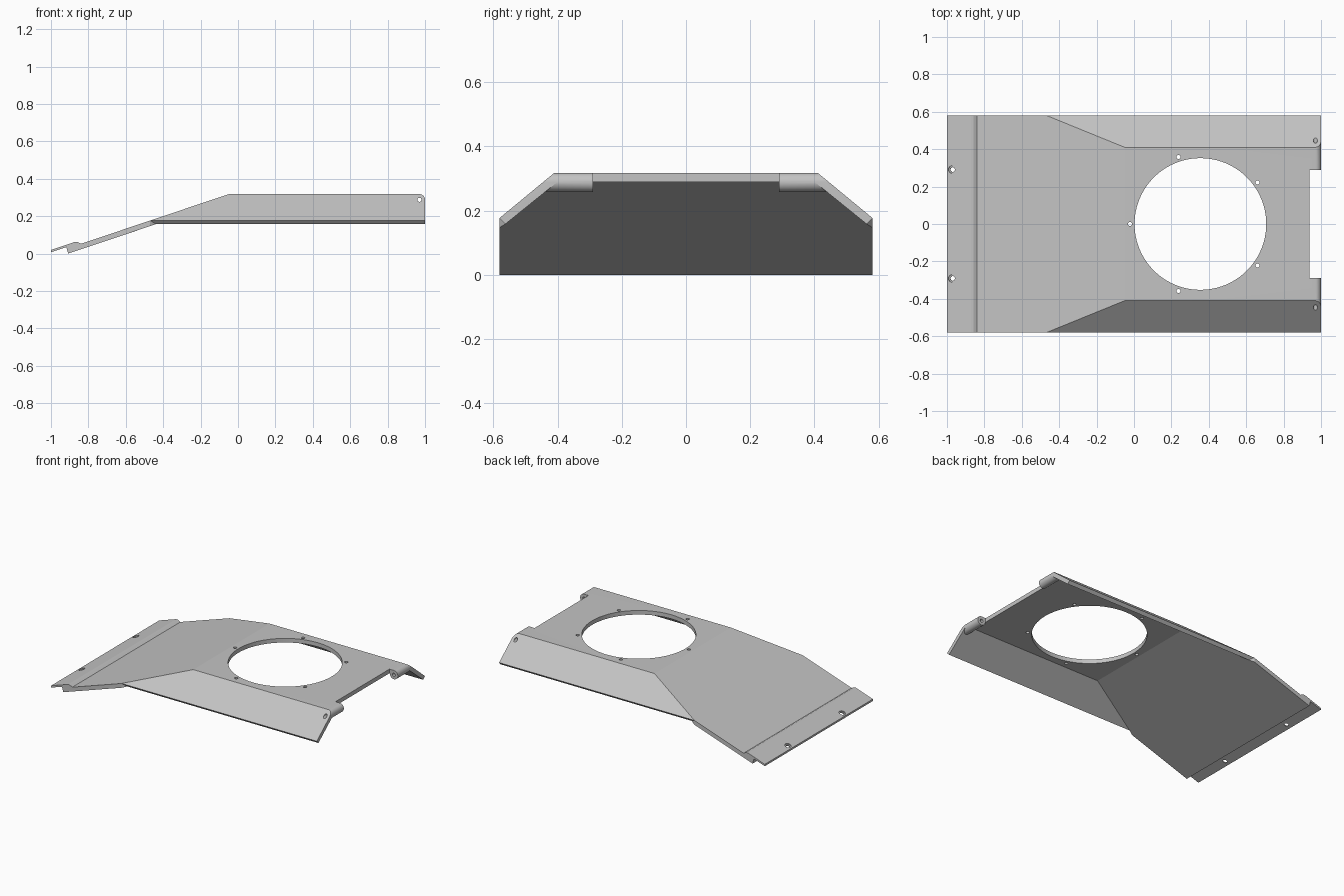
import bpy, bmesh, math
from mathutils import Matrix, Vector

if "Cube" in bpy.data.objects:
    bpy.data.objects.remove(bpy.data.objects["Cube"])

W = 0.581                      # half width
SLOPE = 0.336                  # ramp slope
TILT = math.atan(SLOPE)

metal = bpy.data.materials.new("light_grey_metal")
metal.diffuse_color = (0.55, 0.55, 0.55, 1)
metal.use_nodes = True
metal.node_tree.nodes["Principled BSDF"].inputs["Base Color"].default_value = metal.diffuse_color


def make(name, polys):
    """Mesh object from a list of polygons, welded together."""
    bm = bmesh.new()
    for p in polys:
        bm.faces.new([bm.verts.new(c) for c in p])
    bmesh.ops.remove_doubles(bm, verts=bm.verts[:], dist=1e-5)
    bmesh.ops.recalc_face_normals(bm, faces=bm.faces[:])
    me = bpy.data.meshes.new(name)
    bm.to_mesh(me)
    bm.free()
    ob = bpy.data.objects.new(name, me)
    bpy.context.collection.objects.link(ob)
    me.materials.append(metal)
    return ob


def prism(name, profile, y0, y1):
    """Extrude an x,z profile along y."""
    a = [(x, y0, z) for x, z in profile]
    b = [(x, y1, z) for x, z in profile]
    n = len(profile)
    sides = [(a[i], a[(i + 1) % n], b[(i + 1) % n], b[i]) for i in range(n)]
    return make(name, [a, b] + sides)


def rod(name, centre, r, length, rot=Matrix(), seg=24):
    """Cylinder along local z."""
    ring = [(r * math.cos(2 * math.pi * i / seg), r * math.sin(2 * math.pi * i / seg)) for i in range(seg)]
    m = Matrix.Translation(centre) @ rot.to_4x4()
    a = [m @ Vector((x, y, -length / 2)) for x, y in ring]
    b = [m @ Vector((x, y, length / 2)) for x, y in ring]
    return make(name, [a, b] + [(a[i - 1], a[i], b[i], b[i - 1]) for i in range(seg)])


def combine(ob, tool, op):
    """Boolean, applied, then the helper is removed."""
    mod = ob.modifiers.new("cut", "BOOLEAN")
    mod.operation, mod.solver, mod.object = op, "EXACT", tool
    bpy.context.view_layer.objects.active = ob
    bpy.ops.object.modifier_apply(modifier=mod.name)
    bpy.data.objects.remove(tool)


def flip(p):
    return [(x, -y, z) for x, y, z in p]


# Folded plate corners on the +y side (t = upper skin, b = lower skin)
def ramp_top(x):
    return 0.318 + SLOPE * (x + 0.05)


t1, t2 = (-0.05, 0.41, 0.318), (1, 0.41, 0.318)
t3, t4 = (-0.47, W, ramp_top(-0.47)), (1, W, ramp_top(-0.47))
b1, b2 = (-0.0455, 0.3995, 0.29), (1, 0.3995, 0.29)
b3, b4 = (-0.438, 0.563, 0.158), (1, 0.563, 0.158)
b5 = (-0.47, W, ramp_top(-0.47) - 0.0295)

# Stepped front lip, joined to the ramp
lip_top = [(-1, 0.02), (-0.872, 0.063), (-0.858, 0.062), (-0.84, ramp_top(-0.84))]
lip_low = [(-1, 0.007), (-0.918, 0.0345), (-0.908, ramp_top(-0.908) - 0.0295)]
up = [(x, W, z) for x, z in lip_top]
low = [(x, W, z) for x, z in lip_low]

polys = []
for chain in (up, low):
    for p, q in zip(chain, chain[1:]):
        polys.append([p, q] + flip([q, p]))
polys.append([up[0], low[0]] + flip([low[0], up[0]]))
polys.append([up[-1], t3, t1] + flip([t1, t3, up[-1]]))            # ramp upper
polys.append([low[-1], b5, b3, b1] + flip([b1, b3, b5, low[-1]]))  # ramp lower
polys.append([t1, t2] + flip([t2, t1]))                            # deck upper
polys.append([b1, b2] + flip([b2, b1]))                            # deck lower
polys.append([t2, b2] + flip([b2, t2]))                            # rear edge
half = [[t1, t2, t4, t3], [b1, b2, b4, b3], [t3, t4, b4, b3], [t3, b3, b5],
        [t2, t4, b4, b2], up + [t3, b5] + low[::-1]]
polys += half + [flip(p) for p in half]
plate = make("folded_plate", polys)

# Hinge barrels, outer ends slanted to sit inside the side wings
ALONG_Y = Matrix.Rotation(math.pi / 2, 3, "X")
for s in (1, -1):
    barrel = rod("hinge_barrel", (0.97, s * 0.36, 0.288), 0.03, 0.14, ALONG_Y, 32)
    for v in barrel.data.vertices:
        v.co.y = s * (0.29 if abs(v.co.y) < 0.36 else 0.43 - (v.co.z - 0.288) / 0.81)
    # round the rear corner of the plate over the barrel
    arc = [(0.97 + 0.03 * math.sin(a), 0.288 + 0.03 * math.cos(a))
           for a in [math.pi / 2 * i / 8 for i in range(9)]]
    edge = prism("corner_cutter", arc + [(1.02, 0.288), (1.02, 0.34), (0.97, 0.34)],
                 s * 0.28, s * 0.6)
    combine(plate, edge, "DIFFERENCE")
    combine(plate, barrel, "UNION")
    combine(plate, rod("pin_cutter", (0.97, s * 0.4, 0.288), 0.011, 0.4, ALONG_Y, 16), "DIFFERENCE")

# Rear notch between the barrels
notch = prism("notch_cutter", [(0.937, 0.2), (1.1, 0.2), (1.1, 0.4), (0.937, 0.4)], -0.29, 0.29)
combine(plate, notch, "DIFFERENCE")

# Large round opening with five screw holes around it
combine(plate, rod("opening_cutter", (0.355, 0, 0.3), 0.352, 0.2, seg=96), "DIFFERENCE")
for i in range(5):
    a = math.pi + i * math.tau / 5
    c = (0.355 + 0.377 * math.cos(a), 0.377 * math.sin(a), 0.3)
    combine(plate, rod("screw_cutter", c, 0.011, 0.2, seg=16), "DIFFERENCE")

# Counterbored holes in the front lip
lean = Matrix.Rotation(-TILT, 3, "Y")
for s in (1, -1):
    c = Vector((-0.972, s * 0.291, 0.0294))
    combine(plate, rod("lip_cutter", c, 0.013, 0.08, lean, 20), "DIFFERENCE")
    combine(plate, rod("lip_recess_cutter", c + lean @ Vector((0, 0, 0.015)), 0.021, 0.042, lean, 24), "DIFFERENCE")

# Smooth round parts, keep folds sharp
bpy.ops.object.select_all(action="DESELECT")
plate.select_set(True)
bpy.context.view_layer.objects.active = plate
bpy.ops.object.shade_smooth_by_angle(angle=math.radians(15))
